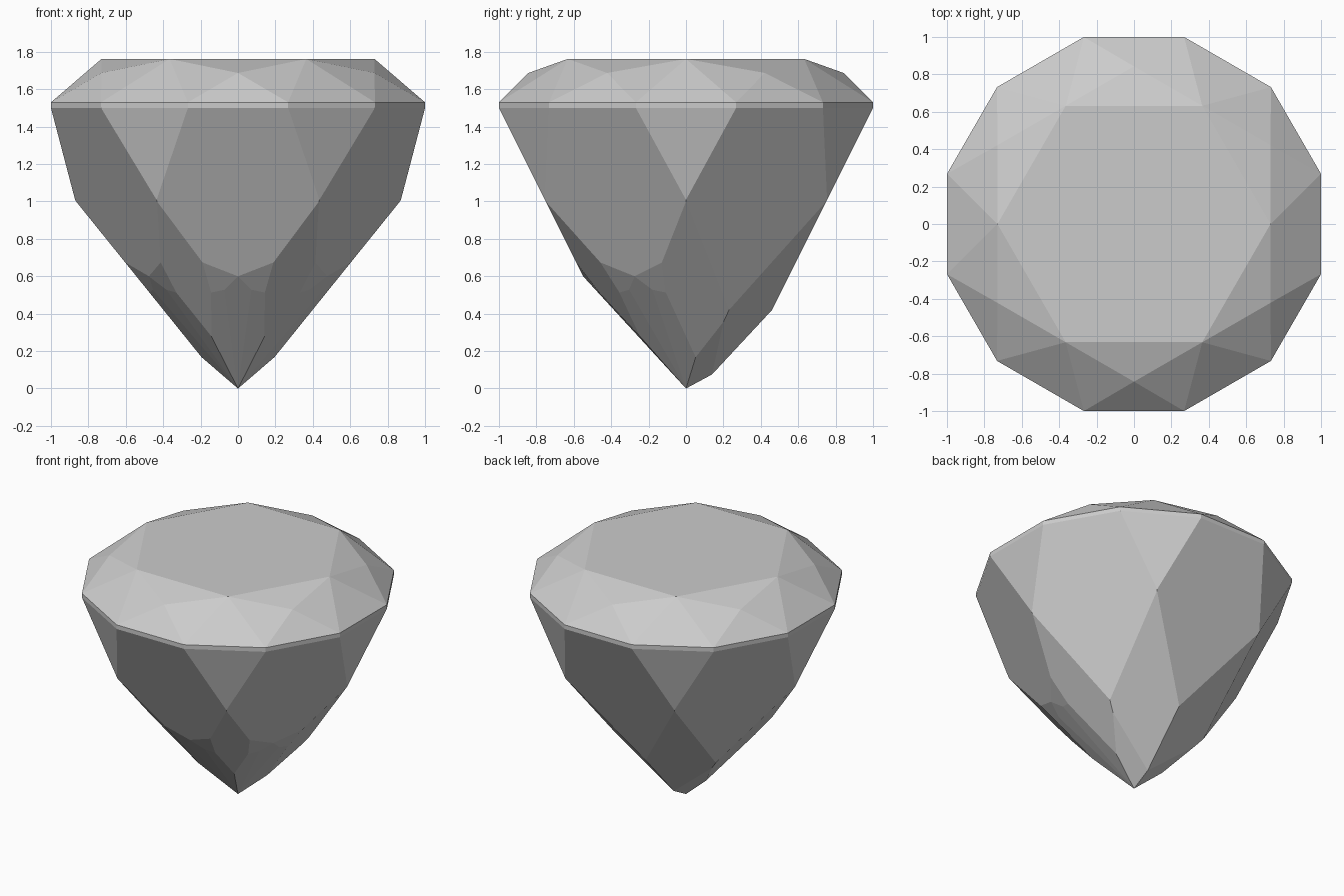
import bpy, bmesh
from math import sin, cos, radians
from mathutils import Vector

if "Cube" in bpy.data.objects:
    bpy.data.objects.remove(bpy.data.objects["Cube"], do_unlink=True)

# Crystal material
mat = bpy.data.materials.new("pale grey crystal")
mat.use_nodes = True
grey = (0.6, 0.6, 0.6, 1)
mat.diffuse_color = grey
mat.node_tree.nodes["Principled BSDF"].inputs["Base Color"].default_value = grey


def ring(count, radius, start, z):
    step = 360 / count
    return [(radius * cos(radians(start + i * step)),
             radius * sin(radians(start + i * step)), z) for i in range(count)]


def rebuild_hull(bm, points):
    bm.clear()
    for p in points:
        bm.verts.new(p)
    bmesh.ops.convex_hull(bm, input=bm.verts[:])
    bmesh.ops.delete(bm, geom=[v for v in bm.verts if not v.link_faces], context='VERTS')


def cut(bm, azimuth, base, slope, skew=0.0):
    """Grind a facet: radius = base + slope * z - skew * sideways, facing azimuth."""
    a = radians(azimuth)
    out = Vector((cos(a), sin(a), 0))
    side = Vector((-sin(a), cos(a), 0))
    normal = out + side * skew - Vector((0, 0, slope))
    bmesh.ops.bisect_plane(bm, geom=bm.verts[:] + bm.edges[:] + bm.faces[:], dist=1e-5,
                           plane_co=out * base, plane_no=normal.normalized(),
                           clear_outer=True)
    bmesh.ops.remove_doubles(bm, verts=bm.verts[:], dist=1e-4)
    rebuild_hull(bm, [v.co.copy() for v in bm.verts])


bm = bmesh.new()
# Crown: hexagonal table, star points and twelve-sided girdle
girdle = 1 / cos(radians(15))
rebuild_hull(bm, ring(6, 0.73, 0, 1.762) + ring(6, 0.843, 30, 1.687)
             + ring(12, girdle, 15, 1.53) + ring(12, girdle, 15, 0))

# Pavilion: main facets, upper triangles and lower facets
for k in range(6):
    cut(bm, 30 + 60 * k, 0.25, 0.5)
    cut(bm, 60 * k, 0.606, 0.2627)
    cut(bm, 60 * k, 0.06, 0.806)

# Extra small facets on the three front sides
for az in (-30, -90, -150):
    cut(bm, az, 0, 0.917)
    for s in (-1, 1):
        cut(bm, az, 0.0712, 0.798, 0.116 * s)
        cut(bm, az, 0, 0.929, 0.088 * s)

# Blunt facets behind the tip
for az in (37, 143):
    cut(bm, az, 0, 1.116)

bmesh.ops.dissolve_limit(bm, angle_limit=radians(0.3), verts=bm.verts[:], edges=bm.edges[:])
bmesh.ops.recalc_face_normals(bm, faces=bm.faces[:])

mesh = bpy.data.meshes.new("cut_gem")
bm.to_mesh(mesh)
bm.free()
mesh.materials.append(mat)
gem = bpy.data.objects.new("cut_gem", mesh)
bpy.context.collection.objects.link(gem)
